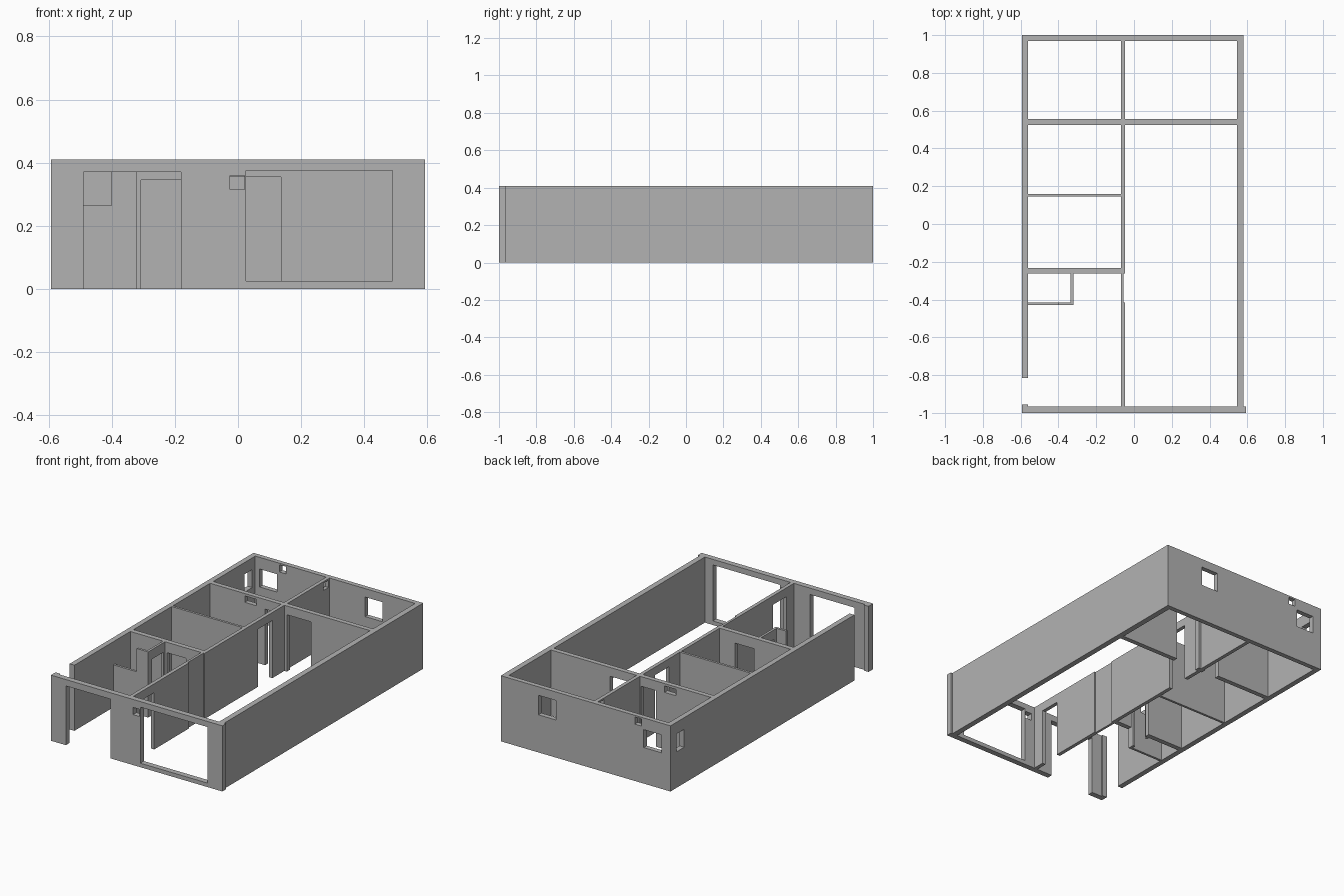
import bpy

if "Cube" in bpy.data.objects:
    bpy.data.objects.remove(bpy.data.objects["Cube"], do_unlink=True)

HEIGHT = 0.41
MARGIN = 0.03  # how far cutters reach past a wall face

plaster = bpy.data.materials.new("grey_plaster")
plaster.use_nodes = True
grey = (0.45, 0.45, 0.45, 1)
plaster.diffuse_color = grey
plaster.node_tree.nodes["Principled BSDF"].inputs["Base Color"].default_value = grey


def box(name, x, y, z):
    """Box object between the given (low, high) ranges."""
    bpy.ops.mesh.primitive_cube_add(size=1)
    ob = bpy.context.object
    ob.name = name
    for v in ob.data.vertices:
        v.co = [lo + (c + 0.5) * (hi - lo) for c, (lo, hi) in zip(v.co, (x, y, z))]
    return ob


def wall(name, x, y, openings=(), top=HEIGHT):
    """Wall with openings given as (start, end, bottom, top) along its length."""
    ob = box(name, x, y, (0, top))
    ob.data.materials.append(plaster)
    along_x = x[1] - x[0] > y[1] - y[0]
    for start, end, low, high in openings:
        if low == 0:
            low = -MARGIN
        if along_x:
            cut_x, cut_y = (start, end), (y[0] - MARGIN, y[1] + MARGIN)
        else:
            cut_x, cut_y = (x[0] - MARGIN, x[1] + MARGIN), (start, end)
        cutter = box("opening_cutter", cut_x, cut_y, (low, high))
        cutter.hide_render = True
        mod = ob.modifiers.new("opening", "BOOLEAN")
        mod.operation = "DIFFERENCE"
        mod.solver = "EXACT"
        mod.object = cutter
        bpy.context.view_layer.objects.active = ob
        bpy.ops.object.modifier_apply(modifier=mod.name)
        bpy.data.objects.remove(cutter, do_unlink=True)
    return ob


# Outer walls
wall("front_wall", (-0.593, 0.592), (-1, -0.965), [
    (-0.49, -0.18, 0, 0.37),          # entrance
    (-0.025, 0.02, 0.315, 0.36),      # small vent
    (0.025, 0.49, 0.025, 0.375),      # large window
])
wall("back_wall", (-0.593, 0.58), (0.97, 1), [
    (0.2, 0.32, 0.235, 0.357),
    (-0.394, -0.346, 0.355, 0.4),
    (-0.53, -0.408, 0.225, 0.337),
])
wall("right_outer_wall", (-0.593, -0.56), (-0.815, 0.97), [(0.865, 0.94, 0.225, 0.337)])
wall("right_wall_stub", (-0.593, -0.56), (-0.965, -0.955))
wall("left_outer_wall", (0.545, 0.58), (-0.965, 0.97))

# Long dividing wall, with a thinner stretch beside the small room
MID = (-0.07, -0.047)
wall("middle_wall_front", MID, (-0.965, -0.415), [(-0.89, -0.76, 0, 0.355)])
wall("middle_wall_thin", (-0.07, -0.055), (-0.415, -0.263))
wall("middle_wall_back", MID, (-0.263, 0.97), [
    (0.267, 0.406, 0, 0.36),
    (0.91, 0.96, 0.355, 0.4),
])

# Cross walls
wall("rear_cross_wall_right", (-0.56, -0.07), (0.525, 0.555), [
    (-0.18, -0.078, 0, 0.35),
    (-0.32, -0.24, 0.355, 0.395),
])
wall("rear_cross_wall_left", (-0.047, 0.545), (0.525, 0.555), [(-0.03, 0.137, 0, 0.355)])
wall("centre_cross_wall", (-0.56, -0.07), (0.145, 0.16))
wall("front_cross_wall", (-0.56, -0.07), (-0.263, -0.232), [(-0.307, -0.175, 0, 0.345)])

# Small room with a half-height front section
wall("small_room_low_wall", (-0.56, -0.4), (-0.43, -0.415), top=0.265)
wall("small_room_front_wall", (-0.4, -0.335), (-0.43, -0.415))
wall("small_room_side_wall", (-0.335, -0.32), (-0.43, -0.263), [(-0.39, -0.28, 0, 0.35)])
